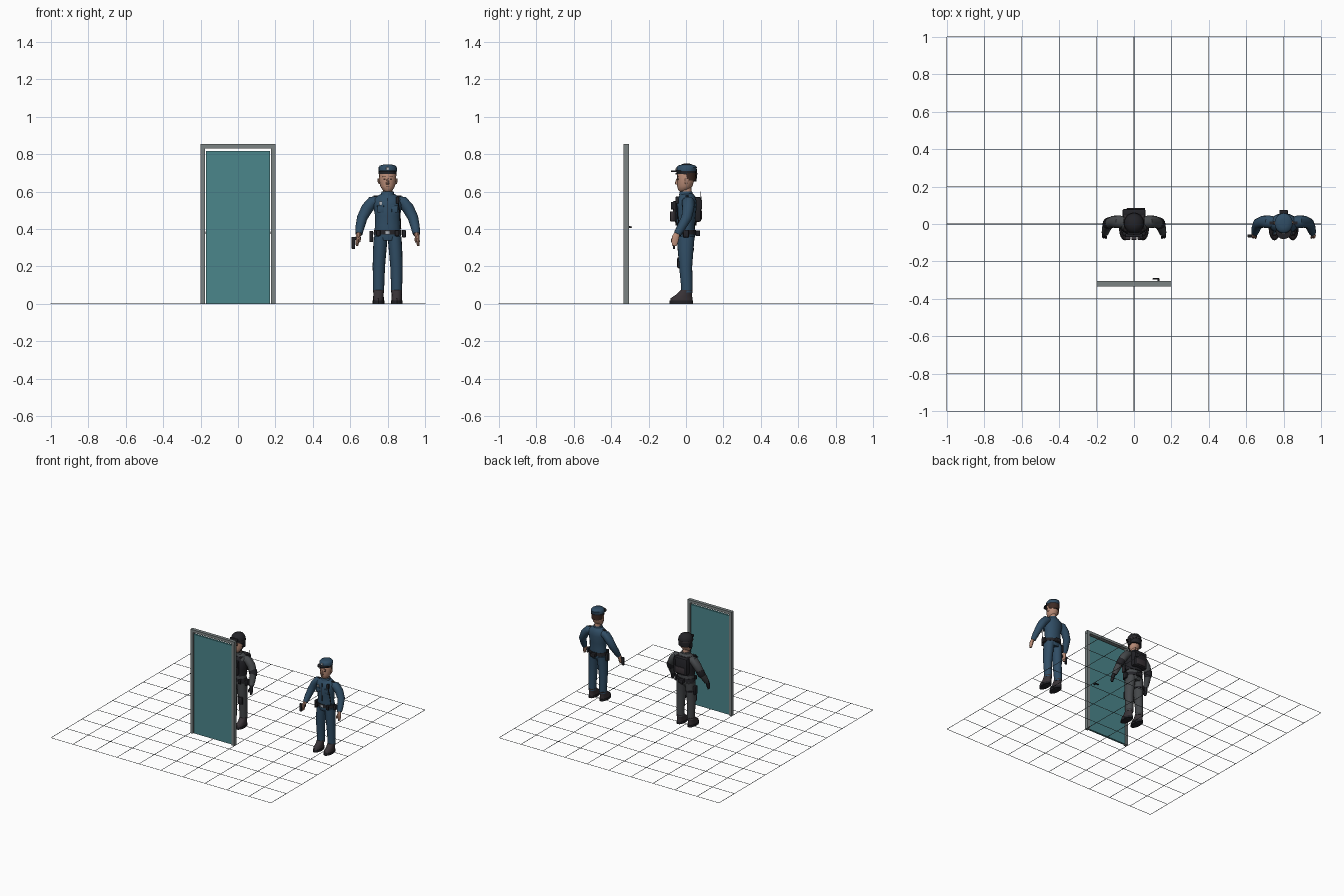
import bpy, bmesh, math
from mathutils import Vector

if "Cube" in bpy.data.objects:
    bpy.data.objects.remove(bpy.data.objects["Cube"], do_unlink=True)

UNIT = 0.01          # all part sizes below are in hundredths
origin_x = 0
prefix = ""


def material(name, r, g, b):
    mat = bpy.data.materials.new(name)
    mat.use_nodes = True
    colour = (r, g, b, 1)
    mat.diffuse_color = colour
    mat.node_tree.nodes["Principled BSDF"].inputs["Base Color"].default_value = colour
    return mat


teal = material("door_teal", .07, .24, .26)
frame_grey = material("frame_grey", .2, .23, .23)
line_grey = material("line_grey", .08, .1, .11)
navy = material("uniform_navy", .03, .075, .13)
charcoal = material("uniform_charcoal", .06, .065, .07)
black = material("gear_black", .017, .017, .021)
boot = material("boot_dark", .04, .033, .038)
skin = material("skin", .5, .27, .19)
silver = material("silver", .45, .47, .5)
hair = material("hair_brown", .05, .025, .018)


def finish(name, bm, mat, smooth=True):
    bmesh.ops.recalc_face_normals(bm, faces=bm.faces)
    mesh = bpy.data.meshes.new(prefix + name)
    bm.to_mesh(mesh)
    bm.free()
    mesh.materials.append(mat)
    obj = bpy.data.objects.new(prefix + name, mesh)
    bpy.context.collection.objects.link(obj)
    obj.location.x = origin_x
    if smooth:
        bpy.ops.object.select_all(action="DESELECT")
        obj.select_set(True)
        bpy.context.view_layer.objects.active = obj
        bpy.ops.object.shade_smooth_by_angle(angle=math.radians(40))
    return obj


def box(name, mat, centre, size, bevel=0.0, tilt=0):
    bm = bmesh.new()
    bmesh.ops.create_cube(bm, size=UNIT)
    bmesh.ops.scale(bm, vec=size, verts=bm.verts)
    if bevel:
        bmesh.ops.bevel(bm, geom=bm.edges[:], offset=bevel * UNIT, segments=2,
                        profile=.5, affect="EDGES")
    obj = finish(name, bm, mat, bool(bevel))
    obj.location += Vector(centre) * UNIT
    obj.rotation_euler.x = math.radians(tilt)
    return obj


def loft(name, mat, sections, follow=False, sides=16):
    """Skin elliptical rings (x, y, z, radius_a, radius_b); follow turns them along the path."""
    bm = bmesh.new()
    centres = [Vector(s[:3]) for s in sections]
    rings = []
    for i, s in enumerate(sections):
        along = Vector((0, 0, 1))
        if follow:
            along = (centres[min(i + 1, len(centres) - 1)] - centres[max(i - 1, 0)]).normalized()
        u = Vector((0, 1, 0)).cross(along).normalized()
        v = along.cross(u)
        ring = []
        for k in range(sides):
            a = math.tau * k / sides
            ring.append(bm.verts.new((centres[i] + u * math.cos(a) * s[3] + v * math.sin(a) * s[4]) * UNIT))
        rings.append(ring)
    for low, high in zip(rings, rings[1:]):
        for k in range(sides):
            n = (k + 1) % sides
            bm.faces.new((low[k], low[n], high[n], high[k]))
    bm.faces.new(rings[0])
    bm.faces.new(rings[-1])
    return finish(name, bm, mat)


def person(cloth, hand_mat):
    # torso, collar and belt
    loft("torso", cloth, [(0, 0, 34, 6, 4.4), (0, 0, 37, 7.3, 5), (0, 0, 42, 6.7, 4.8), (0, 0, 47, 6.7, 5.2),
                          (0, .2, 53, 7.8, 5.6), (0, .4, 56, 7.6, 5), (0, .5, 58, 5, 4), (0, .3, 59, 3.2, 3.2)])
    loft("collar", cloth, [(0, 0, 58, 3.8, 3.8), (0, 0, 60, 3.2, 3.3), (0, 0, 60, 2.6, 2.7)])
    loft("belt", black, [(0, 0, 37, 7.6, 5.4), (0, 0, 39.5, 7.3, 5.3)])
    box("buckle", silver, (0, -5.4, 38.2), (2.2, .6, 1.8), .2)
    box("rear_belt_pouch", black, (0, 6.3, 37.7), (4.5, 2.4, 3), .4)
    # neck, head and face
    loft("neck", skin, [(0, .3, 57, 2.6, 2.8), (0, 0, 63, 2.5, 2.8)])
    loft("head", skin, [(0, -1.8, 60.2, 1.6, 1.8), (0, -1.3, 61, 2.8, 3), (0, -.6, 63, 4, 4.1),
                        (0, -.2, 66, 4.5, 4.6), (0, 0, 69, 4.6, 4.8), (0, 0, 72, 3.8, 4), (0, 0, 73, 2, 2)])
    loft("nose", skin, [(0, -4.7, 63.7, .8, .5), (0, -5, 64.3, .9, 1), (0, -4.6, 67, .4, .5)], sides=8)
    box("mouth", hair, (0, -4.5, 62.6), (2, .5, .35))
    for word, s in (("left", 1), ("right", -1)):
        box(word + "_eye", hair, (1.7 * s, -4.3, 66.7), (1.1, .5, .7))
        box(word + "_eyebrow", hair, (1.8 * s, -4.3, 68), (1.8, .6, .4))
        loft(word + "_ear", skin, [(4.5 * s, .2, 64.2, .4, .6), (4.8 * s, .4, 65.5, .6, 1),
                                   (4.9 * s, .6, 67, .4, 1)], sides=8)
        # arm and hand
        loft(word + "_arm", cloth, [(4.5 * s, .8, 55, 2.4, 3), (8 * s, 1.2, 54.5, 3.2, 3.4),
                                    (11 * s, 1.2, 51, 3.2, 3.2), (13.6 * s, .3, 46, 2.8, 2.8),
                                    (14.8 * s, -2.5, 41, 2.4, 2.4), (15.4 * s, -4.6, 37.3, 1.9, 2)], True)
        loft(word + "_hand", hand_mat, [(15.4 * s, -4.7, 37.7, 1.3, 1.5), (15.9 * s, -5.6, 35.6, 1.2, 2),
                                        (16.2 * s, -6, 33.2, 1, 1.9), (16.4 * s, -6.2, 31, .6, 1.2)], True, 10)
        loft(word + "_thumb", hand_mat, [(15.4 * s, -6.2, 36, .7, .8), (14.9 * s, -7.3, 34.3, .6, .7),
                                         (15 * s, -7.6, 33, .3, .4)], True, 8)
        # leg and shoe
        loft(word + "_leg", cloth, [(4.8 * s, .4, 6, 2.9, 3), (4.8 * s, .4, 10, 3, 3.1), (4.7 * s, -.2, 20, 3.3, 3.5),
                                    (4.2 * s, -.2, 29, 3.6, 4.2), (3.7 * s, 0, 36, 3.7, 4.6)])
        loft(word + "_shoe", boot, [(4.9 * s, -2.5, 1.5, 2.8, 6), (4.9 * s, -2.4, 3, 2.9, 5.8),
                                    (4.9 * s, -1, 5, 2.7, 4.2), (4.8 * s, .4, 7.5, 3, 3.2)])
        loft(word + "_sole", black, [(4.9 * s, -2.5, 0, 3.1, 6.3), (4.9 * s, -2.5, 1.7, 3.1, 6.3)])
        box(word + "_belt_pouch", black, (5 * s, -5.2, 37.8), (2.2, 1.8, 3), .3)


# floor made of thin grid lines
for i in range(11):
    place = -100 + 20 * i
    box("floor_line_across", line_grey, (0, place, .1), (200, .3, .2))
    box("floor_line_along", line_grey, (place, 0, .1), (.3, 200, .2))

# door, frame and rear handle
box("door_slab", teal, (0, -32, 41), (34.4, 1.6, 81.4))
box("frame_top", frame_grey, (0, -32, 84.3), (40, 2.8, 2.2))
for s in (-1, 1):
    box("frame_post", frame_grey, (18.8 * s, -32, 42.6), (2.3, 2.8, 85.2))
box("handle_stem", black, (13, -30.5, 41), (1, 1.8, 1), .2)
box("handle_lever", black, (11.7, -29.4, 41), (3.6, .8, .9), .2)

# officer in navy
prefix, origin_x = "officer_", .8
person(navy, skin)
loft("hair", hair, [(0, .8, 66, 4.3, 4.4), (0, .5, 70, 4.8, 4.9)])
loft("cap_band", black, [(0, .2, 69.5, 4.8, 5.1), (0, .2, 71, 4.9, 5.2)])
loft("cap_crown", navy, [(0, .2, 71, 4.9, 5.2), (0, .4, 73, 4.9, 5.4), (0, .4, 74, 4.1, 4.6), (0, .4, 74.5, 2, 2.4)])
loft("cap_peak", black, [(0, -4, 70.5, 4.3, 4.1), (0, -4, 71.2, 4.2, 4)])
box("cap_badge", silver, (0, -5, 72.3), (1.5, .6, 1.5), .2)
box("chest_badge", silver, (-3.8, -5.1, 53.8), (1.6, .6, 1.9), .2)
box("shirt_placket", black, (0, -5.3, 49.5), (.4, .7, 14))
for s in (-1, 1):
    box("chest_pocket", navy, (3.8 * s, -4.8, 50.5), (3.2, .8, 3.4), .2)
    box("pocket_flap", navy, (3.8 * s, -5, 52.2), (3.5, .8, 1), .2)
    box("shoulder_strap", black, (6 * s, .6, 57.6), (3, 1.6, .5), .1)
box("shoulder_radio", black, (5.3, -4.8, 55.5), (1.8, 1.6, 3.6), .3)
loft("radio_cord", black, [(5.6, -5.2, 54, .3, .3), (6.6, -4.6, 48, .3, .3), (7, -3.4, 40, .3, .3)], True, 6)
box("holster", black, (-8.8, 0, 36), (2, 3, 6), .5)
box("belt_radio", black, (8.7, 0, 37.5), (2, 3, 4), .4)
# pistol carried in the right hand
box("pistol_slide", black, (-16.8, -6.4, 34.9), (5, 1.4, 1.7), .2)
box("pistol_grip", black, (-18.3, -6.4, 31.9), (1.8, 1.3, 5), .2)

# trooper in charcoal
prefix, origin_x = "trooper_", 0
person(charcoal, black)
loft("helmet", black, [(0, 1.8, 65.5, 4.9, 3.8), (0, 1, 67.5, 5.2, 4.8), (0, .4, 69.5, 5.4, 5.6),
                       (0, .4, 72, 5.1, 5.4), (0, .4, 74, 3.7, 4), (0, .4, 75, 1.4, 1.6)], sides=20)
loft("helmet_rim", boot, [(0, .3, 69.2, 5.6, 5.9), (0, .3, 70, 5.6, 5.9)], sides=20)
box("goggles", black, (0, -5.1, 71.5), (7, 1, 2), .4)
box("chin_strap", black, (0, -2, 60.5), (5.4, 1, .8), .2)
loft("vest", black, [(0, 0, 42, 7.2, 5.6), (0, 0, 47, 7.3, 6.1), (0, .2, 53, 8, 6.3), (0, .3, 56, 6.5, 5.6),
                     (0, .4, 57.5, 4.8, 4.6)])
box("chest_plate", black, (0, -6, 49.5), (9.5, 2, 11), .6)
for x in (-3.4, 0, 3.4):
    box("magazine_pouch", boot, (x, -7.5, 46.8), (2.9, 2, 5.4), .3)
box("chest_radio", black, (4, -7.2, 52.5), (2, 1.6, 4), .3)
# backpack
box("backpack", black, (0, 5.9, 50.5), (12.5, 4.4, 13.5), 1.2)
box("backpack_pocket", boot, (0, 8, 47.5), (8, 1, 5), .4)
box("pack_radio", black, (4.8, 7.8, 53), (2, 1.6, 5), .3)
loft("antenna", black, [(4.8, 8, 55, .2, .2), (4.8, 8, 60, .15, .15)], sides=6)
for word, s in (("left", 1), ("right", -1)):
    loft(word + "_chin_strap", black, [(2.6 * s, -2, 60.4, .3, .6), (4.4 * s, -.8, 63.5, .3, .6),
                                       (5 * s, 0, 68, .3, .6)], True, 8)
    box(word + "_ear_cover", black, (4.9 * s, .8, 66.3), (1.2, 3, 4), .4)
    box(word + "_pack_strap", boot, (4.6 * s, .4, 57), (1.6, 8.5, 1), .3)
    box(word + "_knee_pad", black, (4.7 * s, -3.6, 22), (4.4, 2.2, 6), .8)
    loft(word + "_elbow_pad", black, [(12.8 * s, .8, 47.8, 3, 3), (13.6 * s, .4, 45.8, 3.1, 3.1),
                                      (14.1 * s, -.6, 43.8, 2.8, 2.8)], True)
box("thigh_holster", black, (-8.2, -.3, 30), (2, 3.4, 7), .5)
loft("thigh_strap", black, [(-4.2, -.2, 28.5, 3.9, 4.4), (-4.2, -.2, 29.8, 3.9, 4.4)])
box("hip_pouch", black, (8.5, 0, 36.5), (2, 3.6, 4.6), .5)
